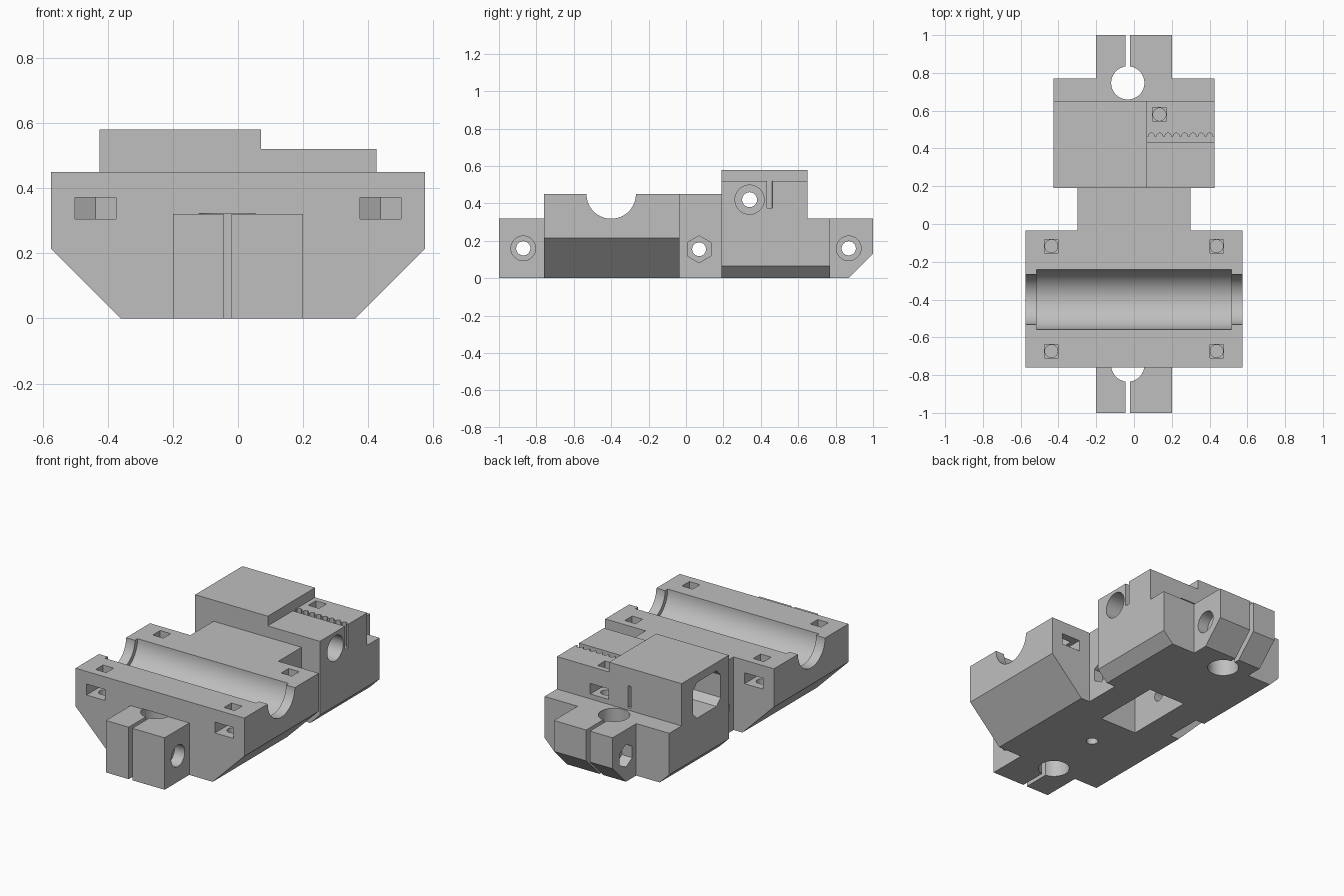
import bpy
import bmesh
import math
from mathutils import Vector

cube = bpy.data.objects.get("Cube")
if cube:
    bpy.data.objects.remove(cube, do_unlink=True)

grey = bpy.data.materials.new("light_grey_plastic")
grey.use_nodes = True
COLOUR = (0.52, 0.52, 0.52, 1)
grey.diffuse_color = COLOUR
grey.node_tree.nodes["Principled BSDF"].inputs["Base Color"].default_value = COLOUR

ORDER = {"x": lambda u, v, w: (w, u, v),
         "y": lambda u, v, w: (u, w, v),
         "z": lambda u, v, w: (u, v, w)}


def prism(name, axis, points, start, end):
    """Extrude a closed profile along an axis."""
    bm = bmesh.new()
    place = ORDER[axis]
    face = bm.faces.new([bm.verts.new(place(u, v, start)) for u, v in points])
    moved = bmesh.ops.extrude_face_region(bm, geom=[face])["geom"]
    verts = [g for g in moved if isinstance(g, bmesh.types.BMVert)]
    bmesh.ops.translate(bm, verts=verts, vec=Vector(place(0, 0, end - start)))
    bmesh.ops.recalc_face_normals(bm, faces=bm.faces)
    mesh = bpy.data.meshes.new(name)
    bm.to_mesh(mesh)
    bm.free()
    mesh.materials.append(grey)
    obj = bpy.data.objects.new(name, mesh)
    bpy.context.scene.collection.objects.link(obj)
    return obj


def rect(u0, u1, v0, v1):
    return [(u0, v0), (u1, v0), (u1, v1), (u0, v1)]


def ngon(u, v, r, n=40):
    return [(u + r * math.cos(math.pi / 2 + math.tau * i / n),
             v + r * math.sin(math.pi / 2 + math.tau * i / n)) for i in range(n)]


def chamfered(half, cut, top):
    """Block section with both lower corners cut at an angle."""
    return [(cut, 0), (half, half - cut), (half, top),
            (-half, top), (-half, half - cut), (-cut, 0)]


helpers = []
body = prism("carriage_body", "y", chamfered(0.575, 0.36, 0.45), -0.76, -0.035)


def boolean(operation, *args):
    tool = prism(*args)
    tool.hide_render = True
    mod = body.modifiers.new(tool.name, "BOOLEAN")
    mod.operation = operation
    mod.solver = "EXACT"
    mod.object = tool
    helpers.append(tool)


def add(*args):
    boolean("UNION", *args)


def cut(*args):
    boolean("DIFFERENCE", *args)


# Solid parts: neck, belt block, raised housing and the two rod clamps
add("belt_block", "y", chamfered(0.425, 0.36, 0.32), 0.19, 0.77)
add("belt_anchor", "x", rect(0.19, 0.65, 0.2, 0.52), -0.3, 0.425)
add("tensioner_housing", "x", rect(0.19, 0.65, 0.2, 0.58), -0.425, 0.07)
add("neck", "z", rect(-0.3, 0.3, -0.1, 0.25), 0, 0.45)
add("front_clamp", "z", rect(-0.2, 0.2, -1, -0.7), 0, 0.32)
add("rear_clamp", "x", [(0.7, 0), (0.87, 0), (1, 0.13), (1, 0.32), (0.7, 0.32)], -0.2, 0.2)

# Bearing cradle with narrower lips at both ends
cut("cradle_lip", "x", ngon(-0.4, 0.45, 0.132, 64), -0.7, 0.7)
cut("cradle_bed", "x", ngon(-0.4, 0.45, 0.158, 64), -0.515, 0.515)

# Rod holes, clamping slits and clamp bolts
for side in (-1, 1):
    cut("rod_hole", "z", ngon(-0.033, side * 0.747, 0.088, 48), -0.1, 0.322)
    cut("clamp_slit", "z", rect(-0.045, -0.02, *sorted((side * 0.76, side * 1.1))), -0.1, 0.322)
    cut("clamp_bolt", "x", ngon(side * 0.87, 0.16, 0.038), -0.3, 0.3)
    cut("bolt_head", "x", ngon(side * 0.87, 0.16, 0.066), 0.13, 0.3)
    cut("bolt_nut", "x", ngon(side * 0.87, 0.16, 0.07, 6), -0.3, -0.13)


# Captive nut slot with a square screw hole above and a round one below
def nut_trap(x, y, inward, mouth, z0, z1, top):
    half = 0.0625
    slot = [(x - half, mouth), (x - half, y + inward * 0.036), (x, y + inward * 0.072),
            (x + half, y + inward * 0.036), (x + half, mouth)]
    cut("nut_slot", "z", slot, z0, z1)
    cut("screw_square", "z", rect(x - 0.036, x + 0.036, y - 0.036, y + 0.036), z0 + 0.02, top)
    cut("screw_hole", "z", ngon(x, y, 0.034, 24), z0 - 0.12, z0 + 0.03)


for sx in (-0.4375, 0.4375):
    nut_trap(sx, -0.673, 1, -0.8, 0.305, 0.372, 0.6)
    nut_trap(sx, -0.117, -1, 0.01, 0.305, 0.372, 0.6)
nut_trap(0.135, 0.58, -1, 0.7, 0.35, 0.415, 0.6)

# Idler pocket underneath and its axle through the neck
cut("idler_pocket", "z", rect(-0.125, 0.125, -0.14, 0.29), -0.1, 0.3)
cut("idler_axle", "x", ngon(0.07, 0.155, 0.037), -0.4, 0.4)
cut("axle_nut", "x", ngon(0.07, 0.155, 0.072, 6), 0.24, 0.4)
cut("axle_head", "x", ngon(0.07, 0.155, 0.066), -0.4, -0.24)
cut("base_hole", "z", ngon(0, -0.37, 0.033, 24), -0.1, 0.15)

# Tensioner window, its bolt and the narrow rear slit
Y0, Y1, Z0, Z1, C = 0.27, 0.54, 0.31, 0.53, 0.04
window = [(Y0 + C, Z0), (Y1 - C, Z0), (Y1, Z0 + C), (Y1, Z1 - C),
          (Y1 - C, Z1), (Y0 + C, Z1), (Y0, Z1 - C), (Y0, Z0 + C)]
cut("tensioner_window", "x", window, -0.6, 0.0)
cut("tensioner_bolt", "x", ngon(0.34, 0.42, 0.04), -0.1, 0.6)
cut("tensioner_bore", "x", ngon(0.34, 0.42, 0.078), 0.2, 0.6)
cut("rear_slit", "z", rect(-0.08, -0.06, 0.5, 0.8), 0.335, 0.47)

# Belt slot with rounded tooth grooves along its rear wall
PITCH, TEETH = 0.044, 8
outline = [(0.5, 0.46), (0.5, 0.433), (0.07, 0.433), (0.07, 0.46)]
for t in range(TEETH):
    centre = 0.07 + PITCH * (t + 0.5)
    for k in range(7):
        a = math.pi * (1 - k / 6)
        outline.append((centre + 0.017 * math.cos(a), 0.462 + 0.02 * math.sin(a)))
cut("belt_slot", "z", outline, 0.375, 0.54)

# Bake the shape, drop the helpers, shade curved walls smooth
bpy.context.view_layer.update()
graph = bpy.context.evaluated_depsgraph_get()
baked = bpy.data.meshes.new_from_object(body.evaluated_get(graph))
body.modifiers.clear()
body.data = baked
baked.name = "carriage_body"
baked.materials.clear()
baked.materials.append(grey)
for poly in baked.polygons:
    poly.material_index = 0
for tool in helpers:
    bpy.data.objects.remove(tool, do_unlink=True)
bpy.ops.object.select_all(action="DESELECT")
body.select_set(True)
bpy.context.view_layer.objects.active = body
bpy.ops.object.shade_smooth_by_angle(angle=math.radians(25))
